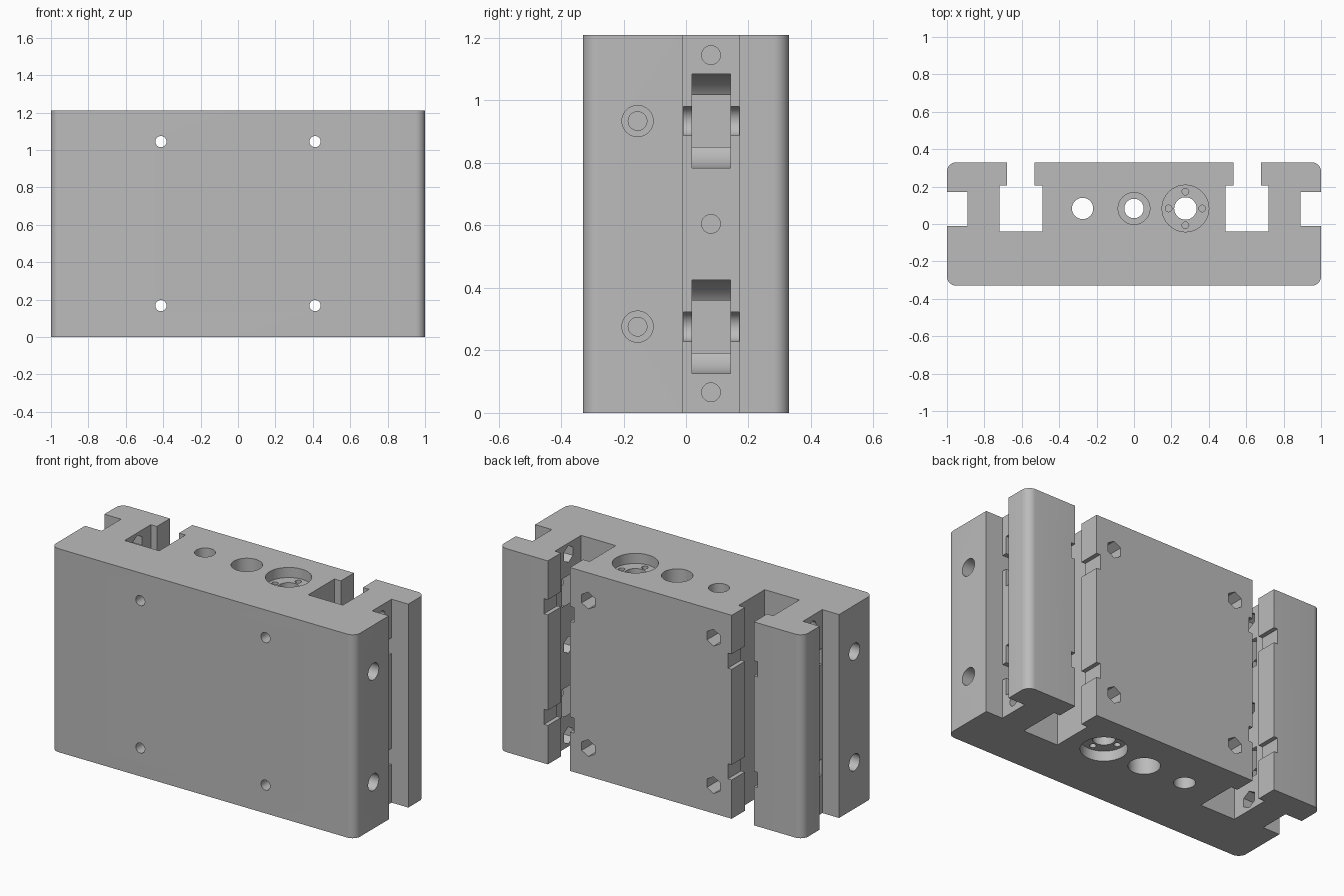
import bpy, bmesh, math
from mathutils import Matrix, Vector

if "Cube" in bpy.data.objects:
    bpy.data.objects.remove(bpy.data.objects["Cube"])

HEIGHT = 1.21
HALF_Y = 0.33
BORE_Y = 0.083
ROLLER_Z = (0.276, 0.934)
ROLLER_X = 0.842

grey = bpy.data.materials.new("plain_grey")
grey.use_nodes = True
colour = (0.5, 0.5, 0.5, 1)
grey.diffuse_color = colour
grey.node_tree.nodes["Principled BSDF"].inputs["Base Color"].default_value = colour

cutters = bpy.data.collections.new("cutters")
bpy.context.scene.collection.children.link(cutters)


def make_object(name, bm, collection):
    bmesh.ops.recalc_face_normals(bm, faces=bm.faces)
    mesh = bpy.data.meshes.new(name)
    bm.to_mesh(mesh)
    bm.free()
    mesh.materials.append(grey)
    obj = bpy.data.objects.new(name, mesh)
    collection.objects.link(obj)
    return obj


def cut_round(name, start, end, radius, sides=40):
    """Cylinder or prism cutter between two points."""
    a, b = Vector(start), Vector(end)
    turn = (b - a).to_track_quat("Z", "Y").to_matrix().to_4x4()
    bm = bmesh.new()
    bmesh.ops.create_cone(bm, cap_ends=True, segments=sides, radius1=radius, radius2=radius,
                          depth=(b - a).length, matrix=Matrix.Translation((a + b) / 2) @ turn)
    make_object(name, bm, cutters).hide_render = True


def cut_box(name, low, high):
    a, b = Vector(low), Vector(high)
    bm = bmesh.new()
    bmesh.ops.create_cube(bm, size=1, matrix=Matrix.Translation((a + b) / 2)
                          @ Matrix.Diagonal((*(b - a), 1)))
    make_object(name, bm, cutters).hide_render = True


def arc(cx, cy, radius, start):
    angles = [math.radians(start + 90 * i / 8) for i in range(9)]
    return [(cx + radius * math.cos(t), cy + radius * math.sin(t)) for t in angles]


# Body: extruded profile with side grooves, back T-slots and rounded corners
R = 0.05
half = arc(1 - R, R - HALF_Y, R, -90)
half += [(1, -0.01), (0.89, -0.01), (0.89, 0.172), (1, 0.172)]
half += arc(1 - R, HALF_Y - R, R, 0)
half += [(0.678, HALF_Y), (0.678, 0.206), (0.718, 0.206), (0.718, -0.04),
         (0.49, -0.04), (0.49, 0.206), (0.532, 0.206), (0.532, HALF_Y)]
outline = half + [(-x, y) for x, y in reversed(half)]
bm = bmesh.new()
base = bm.faces.new([bm.verts.new((x, y, 0)) for x, y in outline])
top = bmesh.ops.extrude_face_region(bm, geom=[base])
bmesh.ops.translate(bm, vec=(0, 0, HEIGHT),
                    verts=[v for v in top["geom"] if isinstance(v, bmesh.types.BMVert)])
body = make_object("slotted_block", bm, bpy.context.scene.collection)

# Vertical bores, counterbored from both ends
for x, radius in ((-0.275, 0.057), (0, 0.052), (0.275, 0.06)):
    cut_round("bore", (x, BORE_Y, -0.1), (x, BORE_Y, HEIGHT + 0.1), radius)
for end, inward in ((0, 1), (HEIGHT, -1)):
    for x, radius, depth in ((0, 0.085, 0.3), (0.275, 0.125, 0.06)):
        cut_round("counterbore", (x, BORE_Y, end - inward * 0.05),
                  (x, BORE_Y, end + inward * depth), radius)
    for k in range(4):
        px = 0.275 + 0.09 * math.cos(k * math.pi / 2)
        py = BORE_Y + 0.09 * math.sin(k * math.pi / 2)
        cut_round("pin_hole", (px, py, end + inward * 0.04),
                  (px, py, end + inward * 0.14), 0.018, 20)

for s in (-1, 1):
    # Front to back screw holes with hexagonal nut pockets
    for z in (0.168, 1.045):
        cut_round("front_hole", (s * 0.412, -0.4, z), (s * 0.412, 0.4, z), 0.03, 28)
        cut_round("back_nut_pocket", (s * 0.412, 0.1, z), (s * 0.412, 0.4, z), 0.05, 6)
    # Screw holes between the side groove and the T-slot
    for z in (0.066, 0.605, 1.145):
        cut_round("groove_hole", (s * 0.6, 0.08, z), (s * 0.95, 0.08, z), 0.03, 28)
        cut_round("groove_nut_pocket", (s * 0.6, 0.08, z), (s * 0.79, 0.08, z), 0.05, 6)
    for z in ROLLER_Z:
        # Stepped side holes
        cut_round("side_hole", (s * 0.6, -0.155, z), (s * 1.1, -0.155, z), 0.03, 28)
        cut_round("side_counterbore", (s * 0.75, -0.155, z), (s * 1.1, -0.155, z), 0.05, 32)
        # Roller and axle pockets, opened out to the groove
        for name, y0, y1, r in (("roller", 0.02, 0.142, 0.15), ("axle", -0.008, 0.17, 0.047)):
            cut_round(name + "_pocket", (s * ROLLER_X, y0, z), (s * ROLLER_X, y1, z), r, 48)
            x0, x1 = sorted((s * ROLLER_X, s * 0.93))
            cut_box(name + "_opening", (x0, y0, z - r), (x1, y1, z + r))
        # Notches across the T-slot lips
        x0, x1 = sorted((s * 0.507, s * 0.703))
        cut_box("lip_notch", (x0, 0.15, z - 0.045), (x1, 0.4, z + 0.045))

# Cut everything, then discard the cutters
bpy.context.view_layer.objects.active = body
body.select_set(True)
cut = body.modifiers.new("cuts", "BOOLEAN")
cut.operation = "DIFFERENCE"
cut.solver = "EXACT"
cut.use_self = True
cut.operand_type = "COLLECTION"
cut.collection = cutters
bpy.ops.object.modifier_apply(modifier=cut.name)
for obj in list(cutters.objects):
    bpy.data.objects.remove(obj)
bpy.data.collections.remove(cutters)
bpy.ops.object.shade_smooth_by_angle(angle=math.radians(30))
